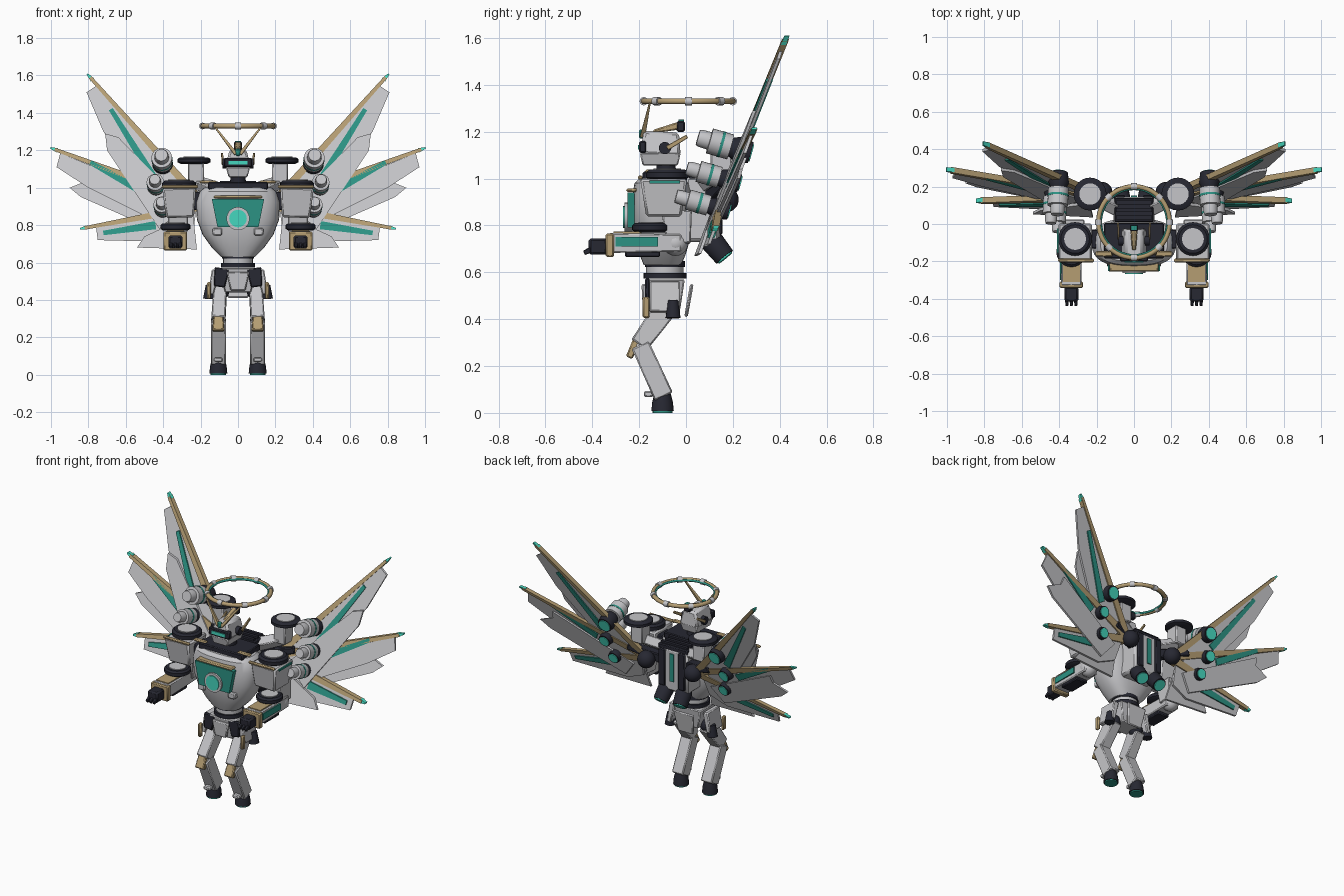
import bpy, bmesh, math
from math import sin, cos, pi, radians
from mathutils import Vector as V

if "Cube" in bpy.data.objects:
    bpy.data.objects.remove(bpy.data.objects["Cube"])


def material(name, *rgb):
    m = bpy.data.materials.new(name)
    m.use_nodes = True
    m.diffuse_color = (*rgb, 1)
    bsdf = next(n for n in m.node_tree.nodes if n.type == 'BSDF_PRINCIPLED')
    bsdf.inputs["Base Color"].default_value = (*rgb, 1)
    return m


GREY = material("light grey", .56, .56, .58)
DARK = material("dark navy", .02, .021, .032)
TEAL = material("teal", .025, .29, .23)
GLOW = material("bright teal", .06, .68, .52)
GOLD = material("gold", .46, .34, .17)


def loft(name, rings, mat, mirror=False, bevel=0):
    """Skin a stack of closed rings, cap both ends, optionally mirror in x."""
    bm = bmesh.new()
    rows = [[bm.verts.new(p) for p in r] for r in rings]
    n = len(rows[0])
    for a, b in zip(rows, rows[1:]):
        for i in range(n):
            bm.faces.new((a[i], a[(i + 1) % n], b[(i + 1) % n], b[i]))
    bm.faces.new(rows[0][::-1])
    bm.faces.new(rows[-1])
    bmesh.ops.recalc_face_normals(bm, faces=bm.faces)
    me = bpy.data.meshes.new(name)
    bm.to_mesh(me)
    bm.free()
    me.materials.append(mat)
    me.shade_smooth()
    me.set_sharp_from_angle(angle=radians(35))
    ob = bpy.data.objects.new(name, me)
    bpy.context.collection.objects.link(ob)
    if bevel:
        b = ob.modifiers.new("bevel", 'BEVEL')
        b.width, b.segments, b.limit_method = bevel, 1, 'ANGLE'
    if mirror:
        ob.modifiers.new("mirror", 'MIRROR').use_mirror_merge = False
    return ob


def frame(p0, p1):
    d = (p1 - p0).normalized()
    ref = V((0, 1, 0)) if abs(d.x) > .9 else V((1, 0, 0))
    u = (ref - d * ref.dot(d)).normalized()
    return u, d.cross(u)


def beam(name, p0, p1, s0, s1, mat, mirror=False, bevel=.006):
    """Tapered square bar; s0 and s1 are full cross-section sizes."""
    p0, p1 = V(p0), V(p1)
    u, w = frame(p0, p1)
    corners = ((1, 1), (-1, 1), (-1, -1), (1, -1))
    rings = [[p + u * s[0] / 2 * i + w * s[1] / 2 * j for i, j in corners]
             for p, s in ((p0, s0), (p1, s1))]
    return loft(name, rings, mat, mirror, bevel)


def box(name, c, s, mat, mirror=False, bevel=.006):
    h = V((0, 0, s[2] / 2))
    return beam(name, V(c) - h, V(c) + h, s[:2], s[:2], mat, mirror, bevel)


def rod(name, p0, p1, profile, mat, mirror=False, n=24):
    """Turned part along p0-p1; profile is (fraction, radius) pairs."""
    p0, p1 = V(p0), V(p1)
    u, w = frame(p0, p1)
    ang = [2 * pi * i / n for i in range(n)]
    rings = [[p0.lerp(p1, t) + (u * cos(a) + w * sin(a)) * r for a in ang]
             for t, r in profile]
    return loft(name, rings, mat, mirror)


def tube(name, p0, p1, r, mat, mirror=False, n=24):
    return rod(name, p0, p1, ((0, r), (1, r)), mat, mirror, n)


def ball(name, c, r, mat, mirror=False):
    prof = [((1 - cos(a)) / 2, max(r * sin(a), .001)) for a in [pi * i / 10 for i in range(11)]]
    return rod(name, V(c) - V((0, 0, r)), V(c) + V((0, 0, r)), prof, mat, mirror)


def plate(name, pts, place, t, mat, mirror=False):
    """Flat prism from 2D points; place(a, b, depth) maps them to space."""
    return loft(name, [[V(place(a, b, d)) for a, b in pts] for d in (-t / 2, t / 2)], mat, mirror)


# Torso: rounded-square barrel
def hull(z, rx, ry, n=32):
    k = lambda v: math.copysign(abs(v) ** .75, v)
    return [V((rx * k(cos(2 * pi * i / n)), -.1 + ry * k(sin(2 * pi * i / n)), z)) for i in range(n)]


loft("torso", [hull(*r) for r in ((.63, .09, .08), (.68, .14, .1), (.75, .19, .12), (.83, .22, .13),
                                 (.92, .225, .13), (.98, .205, .12), (1.0, .18, .1))], GREY)
box("collar", (0, -.09, 1.01), (.32, .19, .04), DARK)
chest = lambda x, z, d: (x, -.235 + d, z)
plate("chest_panel", [(-.14, .94), (.14, .94), (.11, .79), (-.11, .79)], chest, .03, TEAL)
box("chest_trim", (0, -.225, .95), (.26, .06, .015), GOLD)
tube("core_ring", (0, -.22, .835), (0, -.262, .835), .062, GREY)
tube("core", (0, -.22, .835), (0, -.268, .835), .047, GLOW)
box("rib_plate", (.11, -.205, .765), (.05, .05, .04), GREY, True)
box("collar_trim", (.16, -.16, 1.03), (.09, .03, .015), GOLD, True)

# Waist and pelvis
for z, r, m in ((.635, .085, DARK), (.61, .08, GREY), (.585, .092, DARK)):
    tube("waist_ring", (0, -.09, z - .0125), (0, -.09, z + .0125), r, m)
beam("pelvis", (0, -.09, .44), (0, -.09, .57), (.14, .13), (.2, .17), GREY)
beam("front_guard", (0, -.175, .45), (0, -.18, .55), (.08, .02), (.12, .02), GREY)
beam("hip_guard", (.1, -.165, .47), (.085, -.165, .57), (.06, .02), (.08, .02), DARK, True)
beam("hip_side", (.145, -.09, .43), (.12, -.09, .56), (.03, .13), (.04, .13), GREY, True)
box("hip_trim", (.155, -.17, .45), (.02, .03, .09), GOLD, True)
rod("hip_jet", (.15, -.055, .48), (.155, -.055, .405), ((0, .022), (1, .032)), DARK, True, 16)
beam("tail_plate", (0, .0, .41), (0, .025, .55), (.11, .015), (.15, .015), GREY)

# Legs
ball("hip_joint", (.09, -.09, .45), .045, DARK, True)
beam("thigh", (.095, -.085, .45), (.105, -.2, .29), (.07, .1), (.075, .08), GREY, True)
ball("knee_joint", (.105, -.19, .28), .036, GREY, True)
beam("shin", (.105, -.195, .29), (.105, -.095, .07), (.08, .08), (.08, .085), GREY, True)
beam("knee_guard", (.105, -.205, .32), (.105, -.243, .235), (.05, .035), (.065, .03), GOLD, True)
box("toe_spur", (.105, -.16, .08), (.045, .04, .025), GREY, True)
rod("foot", (.105, -.1, .008), (.105, -.1, .085), ((0, .048), (.5, .044), (1, .034)), DARK, True)
tube("foot_glow", (.105, -.1, 0), (.105, -.1, .009), .042, TEAL, True)

# Head
rod("neck", (0, -.08, 1.0), (0, -.09, 1.08), ((0, .045), (1, .038)), DARK)
beam("jaw", (0, -.11, 1.055), (0, -.11, 1.11), (.1, .15), (.13, .175), GREY)
beam("skull", (0, -.11, 1.1), (0, -.105, 1.2), (.14, .175), (.09, .15), GREY, bevel=.012)
box("visor", (0, -.185, 1.135), (.15, .03, .05), DARK)
box("visor_glow", (0, -.2, 1.133), (.1, .01, .02), GLOW, bevel=0)
beam("crest", (0, -.14, 1.2), (0, -.02, 1.228), (.02, .015), (.04, .035), GOLD)
box("crest_block", (0, -.022, 1.222), (.045, .035, .045), DARK)
box("crest_light", (0, -.02, 1.247), (.03, .025, .008), TEAL, bevel=0)
tube("ear", (.05, -.09, 1.13), (.082, -.09, 1.13), .026, DARK, True)
beam("ear_fin", (.082, -.08, 1.13), (.085, .005, 1.18), (.012, .02), (.01, .016), GOLD, True, .002)

# Halo
def ring(name, R, r, mat):
    bpy.ops.mesh.primitive_torus_add(location=(0, .01, 1.33), major_radius=R, minor_radius=r,
                                     major_segments=48, minor_segments=10)
    ob = bpy.context.object
    ob.name = name
    ob.data.materials.append(mat)
    ob.data.shade_smooth()


ring("halo", .19, .013, GOLD)
ring("halo_glow", .178, .007, TEAL)
for i in range(8):
    a = 2 * pi * i / 8
    c, t = V((.19 * cos(a), .01 + .19 * sin(a), 1.33)), V((-sin(a), cos(a), 0)) * .015
    tube("halo_clamp", c - t, c + t, .018, GREY, n=12)
beam("halo_strut", (.012, -.185, 1.18), (.12, -.155, 1.32), (.018, .022), (.008, .008), GOLD, True, 0)
box("brow_light", (0, -.19, 1.19), (.025, .02, .04), TEAL)


def fan(name, c, r, h):
    """Upright lift fan: dark tyre with a pale hub."""
    c, up = V(c), V((0, 0, h / 2))
    rod(name, c - up, c + up, ((0, r * .8), (.25, r), (.75, r), (1, r * .85)), DARK, True)
    tube(name + "_hub", c + up * .8, c + up * 1.25, r * .65, GREY, True)


# Shoulders and arms
beam("shoulder_link", (.17, -.08, .93), (.26, -.08, .93), (.1, .1), (.1, .1), DARK, True)
beam("shoulder", (.31, -.095, .84), (.315, -.095, 1.0), (.15, .15), (.18, .2), GREY, True, .01)
box("shoulder_trim", (.31, -.195, 1.005), (.19, .02, .018), GOLD, True)
box("shoulder_light", (.408, -.09, .985), (.008, .13, .012), TEAL, True, 0)
fan("shoulder_fan", (.315, -.08, 1.015), .09, .045)
beam("upper_arm", (.325, -.03, .72), (.32, -.04, .86), (.1, .1), (.11, .13), GREY, True)
ball("elbow", (.335, -.045, .725), .055, GREY, True)
beam("forearm", (.335, -.02, .725), (.335, -.33, .725), (.1, .075), (.11, .085), GREY, True)
fan("forearm_fan", (.335, -.15, .79), .08, .04)
box("forearm_panel", (.391, -.21, .73), (.009, .18, .04), TEAL, True, 0)
box("forearm_base", (.335, -.185, .677), (.09, .15, .025), DARK, True)
box("wrist_cuff", (.335, -.325, .715), (.125, .035, .1), GOLD, True)
box("cuff_trim", (.335, -.25, .768), (.09, .12, .01), GOLD, True, 0)
box("fist", (.335, -.375, .71), (.075, .08, .07), DARK, True, .01)
for dx in (-.024, 0, .024):
    beam("finger", (.335 + dx, -.4, .7), (.335 + dx, -.435, .682), (.018, .025), (.016, .02), DARK, True, .003)

# Backpack
box("backpack", (0, .07, .87), (.22, .15, .28), GREY, bevel=.015)
box("backpack_cap", (0, .075, 1.0), (.21, .13, .05), DARK)
for y in (.035, .075, .115):
    box("cap_slat", (0, y, 1.03), (.19, .02, .014), DARK, bevel=0)
box("back_plate", (.072, .145, .88), (.05, .02, .24), DARK, True)
box("back_light", (0, .148, .89), (.03, .009, .18), TEAL, bevel=0)
rod("pack_jet", (.06, .08, .77), (.07, .165, .665), ((0, .035), (.4, .05), (1, .045)), DARK, True)
tube("jet_glow", (.07, .164, .666), (.0705, .169, .66), .037, GLOW, True)
box("fan_post", (.225, .15, 1.075), (.085, .09, .13), GREY, True)
beam("post_arm", (.08, .08, .98), (.23, .15, 1.03), (.07, .06), (.06, .06), GREY, True)
fan("back_fan", (.235, .16, 1.145), .088, .035)
ball("wing_hinge", (.17, .17, .91), .055, DARK, True)
beam("wing_arm", (.1, .11, .92), (.3, .17, .97), (.06, .06), (.05, .04), DARK, True)

# Wing thrusters, nozzles reaching through the wings
for x, z, r in ((.41, 1.14, .055), (.445, 1.01, .046), (.41, .89, .044)):
    y = -.2 + .04 * x + .372 * z
    a, b = V((x, y - .19, z + .035)), V((x - .01, y + .035, z - .03))
    rod("thruster", a, a.lerp(b, .62), ((0, r * .6), (.1, r * .68), (.35, r * .7), (.36, r), (1, r)), GREY, True)
    tube("thruster_band", a.lerp(b, .42), a.lerp(b, .47), r * 1.03, TEAL, True)
    rod("nozzle", a.lerp(b, .6), b, ((0, r * .7), (.4, r), (1, r * .85)), DARK, True)
    tube("nozzle_glow", b, b.lerp(a, -.02), r * .7, GLOW, True)

# Wings: feathers, teal inlays and gold spars fanned on one leaning plane
wing = lambda off: lambda x, z, d: (x, -.2 + .04 * x + .372 * z + off + d, z)


def strip(name, a, b, w0, w1, t, mat, off=0):
    a, b = V(a), V(b)
    n = V((a.y - b.y, b.x - a.x)).normalized()
    plate(name, [a + n * w0, b + n * w1, b - n * w1, a - n * w0], wing(off), t, mat, True)


FEATHERS = (
    ([(.24, .96), (.75, 1.55), (.81, 1.51), (.72, 1.3), (.36, .8)], 0),
    ([(.28, .9), (.64, 1.27), (.71, 1.29), (.7, 1.2), (.42, .78)], -.016),
    ([(.25, .9), (.95, 1.185), (.97, 1.11), (.8, 1.0), (.36, .78)], 0),
    ([(.28, .84), (.79, 1.09), (.8, 1.04), (.9, 1.0), (.84, .95), (.36, .74)], .016),
    ([(.22, .9), (.76, .8), (.75, .72), (.36, .71), (.24, .76)], 0),
    ([(.24, .86), (.5, .74), (.54, .68), (.22, .67)], -.016))
for pts, off in FEATHERS:
    plate("feather", pts, wing(off), .014, GREY, True)
SPARS = (((.2, .93), (.79, 1.59), (.68, 1.42), (.45, 1.05)),
         ((.2, .92), (.98, 1.205), (.79, 1.135), (.51, .98)),
         ((.2, .9), (.82, .785), (.72, .758), (.44, .8)))
for root, tip, a, b in SPARS:
    strip("spar", root, tip, .022, .009, .03, GOLD)
    tip_end = V(tip) + (V(tip) - V(root)).normalized() * .025
    strip("spar_tip", V(tip).lerp(V(root), .02), tip_end, .012, .004, .022, GLOW)
    strip("feather_inlay", a, b, .012, .022, .03, TEAL)
